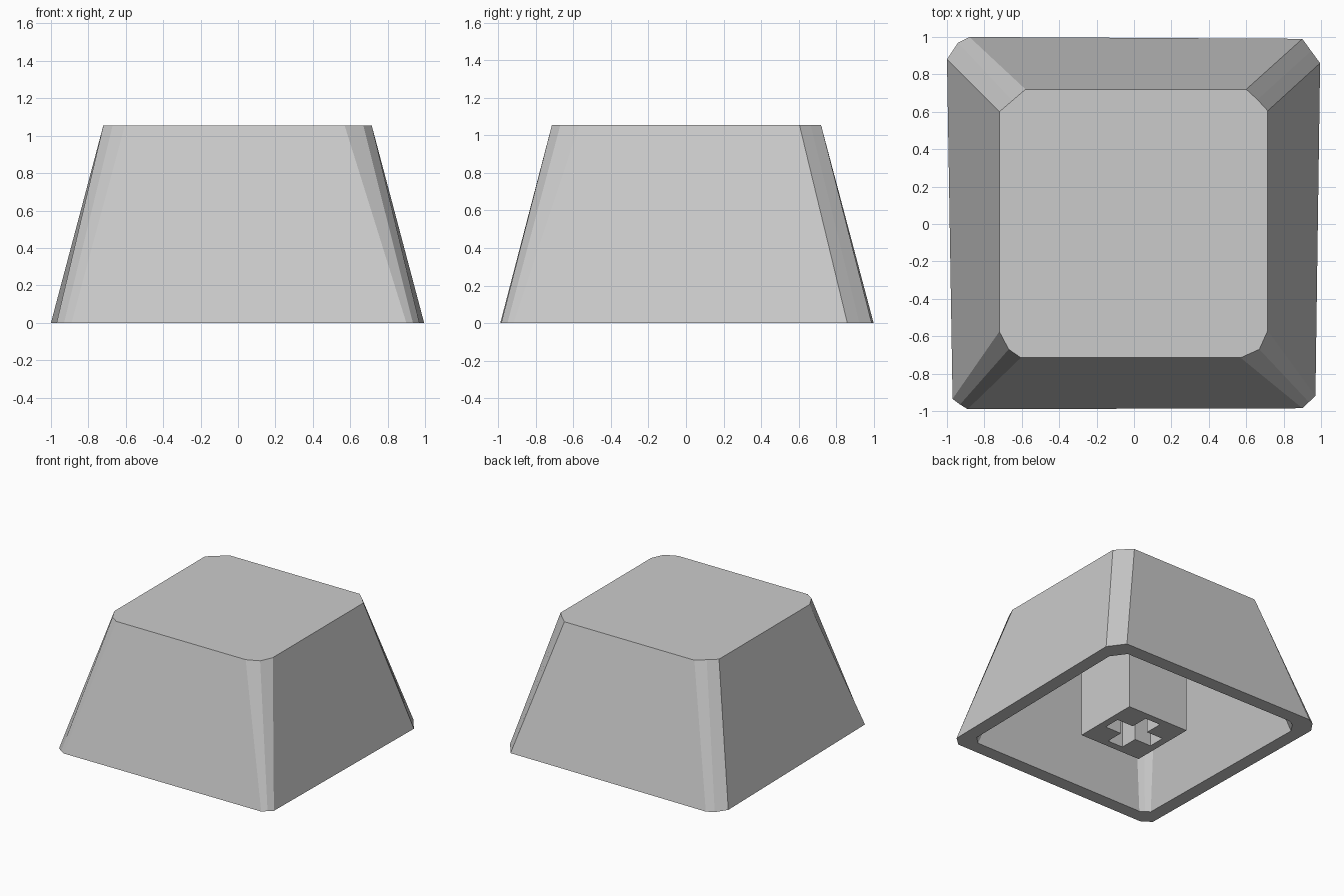
import bpy, bmesh

if "Cube" in bpy.data.objects:
    bpy.data.objects.remove(bpy.data.objects["Cube"])

HEIGHT, CEILING = 1.055, 0.92
STEM, ARM, SLOT, DEPTH = 0.28, 0.22, 0.07, 0.45

# Chamfered outlines, three points per corner, anticlockwise from front right
BASE = [(0.90, -0.985), (0.935, -0.952), (0.97, -0.92),
        (0.995, 0.86), (0.947, 0.925), (0.90, 0.99),
        (-0.88, 1.0), (-0.94, 0.97), (-1.0, 0.88),
        (-0.97, -0.935), (-0.93, -0.965), (-0.89, -0.99)]
TOP = [(0.57, -0.715), (0.67, -0.67), (0.715, -0.57),
       (0.715, 0.605), (0.66, 0.665), (0.60, 0.72),
       (-0.58, 0.72), (-0.65, 0.66), (-0.72, 0.60),
       (-0.72, -0.575), (-0.67, -0.67), (-0.605, -0.715)]


def scaled(outline, s):
    return [(x * s, y * s) for x, y in outline]


def loft(name, rings):
    """Skin a stack of (outline, z) rings and cap both ends."""
    bm = bmesh.new()
    loops = [[bm.verts.new((x, y, z)) for x, y in pts] for pts, z in rings]
    for a, b in zip(loops, loops[1:]):
        n = len(a)
        for i in range(n):
            j = (i + 1) % n
            bm.faces.new((a[i], a[j], b[j], b[i]))
    bm.faces.new(loops[0])
    bm.faces.new(loops[-1])
    bmesh.ops.recalc_face_normals(bm, faces=bm.faces)
    mesh = bpy.data.meshes.new(name)
    bm.to_mesh(mesh)
    bm.free()
    obj = bpy.data.objects.new(name, mesh)
    bpy.context.collection.objects.link(obj)
    return obj


# Hollow tapered shell: outside, rim, then cavity up to the ceiling
loft("key_shell", [(TOP, HEIGHT), (BASE, 0),
                   (scaled(BASE, 0.887), 0), (scaled(TOP, 0.9), CEILING)])

# Square mounting stem
square = [(-STEM, -STEM), (STEM, -STEM), (STEM, STEM), (-STEM, STEM)]
stem = loft("mounting_stem", [(square, 0), (square, CEILING)])

# Cross-shaped socket cut into the stem
quarter = [(ARM, -SLOT), (ARM, SLOT), (SLOT, SLOT)]
cross = []
for _ in range(4):
    cross += quarter
    quarter = [(-y, x) for x, y in quarter]
cutter = loft("cross_socket_cutter", [(cross, -0.1), (cross, DEPTH)])
cutter.hide_render = True
cutter.hide_set(True)

cut = stem.modifiers.new("socket", 'BOOLEAN')
cut.operation = 'DIFFERENCE'
cut.solver = 'EXACT'
cut.object = cutter
